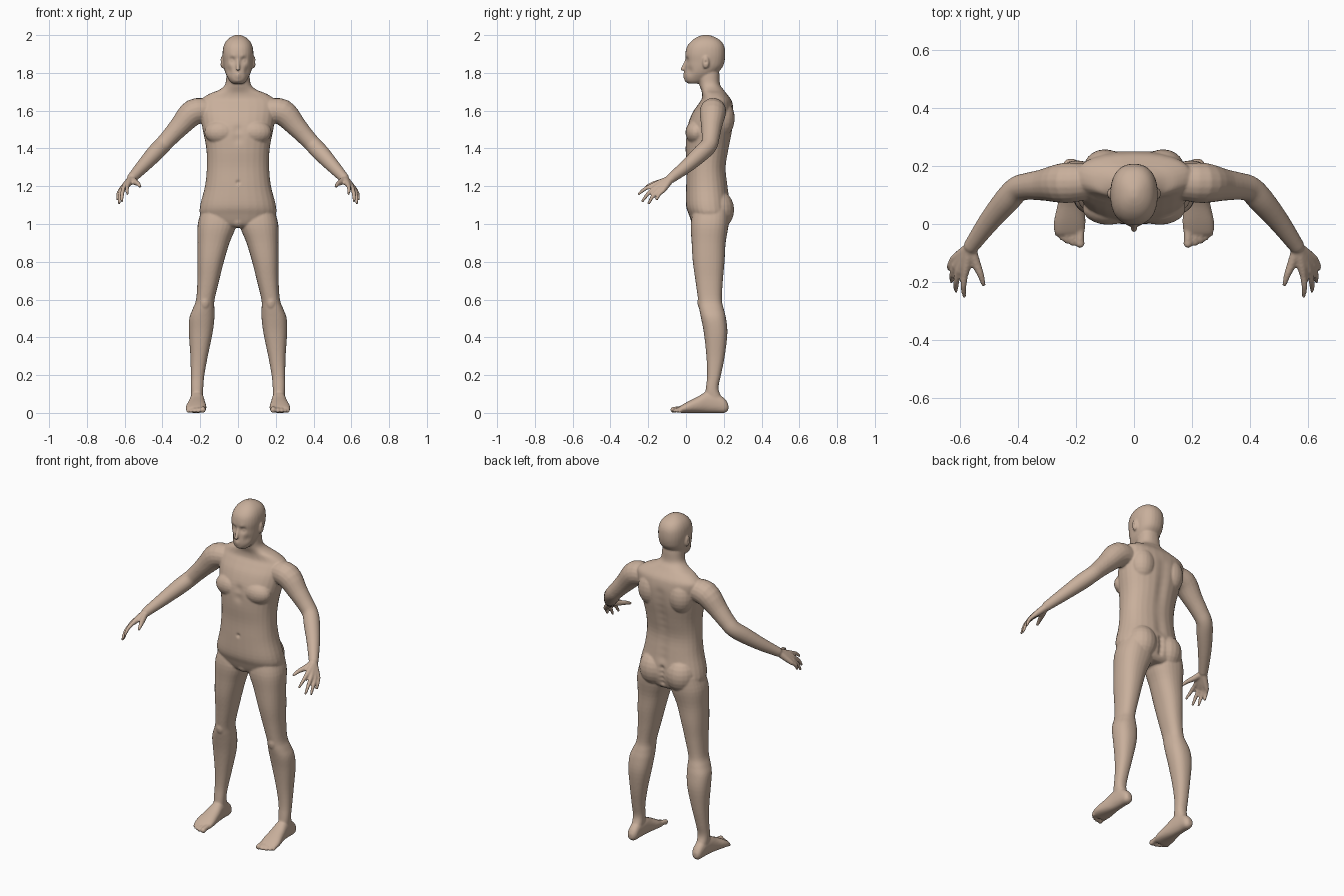
import bpy, bmesh, math
from mathutils import Vector, Matrix, kdtree

bm = bmesh.new()


def spline(rows, steps=4):
    """Catmull-Rom interpolation through rows of numbers."""
    out = []
    for i in range(len(rows) - 1):
        a, b = rows[max(i - 1, 0)], rows[i]
        c, d = rows[i + 1], rows[min(i + 2, len(rows) - 1)]
        for k in range(steps):
            t = k / steps
            out.append([0.5 * (2 * q + (r - p) * t + (2 * p - 5 * q + 4 * r - w) * t * t
                               + (3 * q - p - 3 * r + w) * t ** 3)
                        for p, q, r, w in zip(a, b, c, d)])
    out.append(list(rows[-1]))
    return out


def skin(rings):
    """Bridge a list of point rings and cap both ends."""
    vs = [[bm.verts.new(p) for p in ring] for ring in rings]
    n = len(vs[0])
    for a, b in zip(vs, vs[1:]):
        for i in range(n):
            j = (i + 1) % n
            bm.faces.new((a[i], a[j], b[j], b[i]))
    bm.faces.new(vs[0][::-1])
    bm.faces.new(vs[-1])


def oval(a0, a1, b0, b1, power=2.3, n=28):
    pts = []
    for i in range(n):
        c, s = math.cos(math.tau * i / n), math.sin(math.tau * i / n)
        u = math.copysign(abs(c) ** (2 / power), c)
        v = math.copysign(abs(s) ** (2 / power), s)
        pts.append(((a0 + a1) / 2 + (a1 - a0) / 2 * u, (b0 + b1) / 2 + (b1 - b0) / 2 * v))
    return pts


def loft_z(rows, side=1):
    """Rows of (z, x0, x1, y0, y1)."""
    skin([[(side * x, y, r[0]) for x, y in oval(*r[1:])] for r in spline(rows)])


def loft_y(rows, side=1):
    """Rows of (y, x0, x1, z0, z1)."""
    skin([[(side * x, r[0], z) for x, z in oval(*r[1:])] for r in spline(rows)])


def ball(x, y, z, rx, ry, rz):
    bmesh.ops.create_uvsphere(bm, u_segments=20, v_segments=12, radius=1,
                              matrix=Matrix.Translation((x, y, z)) @ Matrix.Diagonal((rx, ry, rz, 1)))


def tube(rows, side=1, n=18):
    """Rows of (x, y, z, radius), with round ends."""
    rows = spline([(side * x, y, z, r) for x, y, z, r in rows])
    pts = [Vector(r[:3]) for r in rows]
    rings = []
    for i, p in enumerate(pts):
        d = (pts[min(i + 1, len(pts) - 1)] - pts[max(i - 1, 0)]).normalized()
        u = d.cross(Vector((0, 0.3, 1))).normalized()
        v = d.cross(u)
        rings.append([p + rows[i][3] * (u * math.cos(math.tau * k / n) + v * math.sin(math.tau * k / n))
                      for k in range(n)])
    skin(rings)
    for r in (rows[0], rows[-1]):
        ball(*r[:3], r[3], r[3], r[3])


# Torso and neck: (z, half width, front y, back y)
torso = [(.98, .09, .06, .20), (1.0, .16, .035, .22), (1.05, .20, .015, .235), (1.1, .20, .0, .235),
         (1.2, .175, .0, .222), (1.3, .165, .003, .212), (1.4, .168, -.002, .228), (1.5, .187, .003, .247),
         (1.58, .20, .03, .253), (1.63, .205, .062, .248), (1.66, .195, .082, .238), (1.69, .15, .085, .215),
         (1.71, .10, .08, .20), (1.74, .068, .07, .18), (1.8, .06, .06, .176), (1.85, .05, .08, .165)]
loft_z([(z, -w, w, f, b) for z, w, f, b in torso])

# Head
head = [(1.743, .028, .015, .07), (1.755, .042, .0, .10), (1.775, .055, -.007, .13), (1.80, .067, -.008, .165),
        (1.83, .075, -.005, .193), (1.86, .079, -.002, .204), (1.9, .082, -.004, .208), (1.94, .077, .006, .203),
        (1.97, .062, .03, .184), (1.99, .038, .06, .152), (2.001, .012, .09, .12)]
loft_z([(z, -w, w, f, b) for z, w, f, b in head])

# Nose and groin
tube([(0, .002, 1.868, .008), (0, -.008, 1.842, .009), (0, -.019, 1.82, .010)])
ball(0, .06, 1.02, .045, .035, .04)

leg = [(1.08, .03, .19, .04, .225), (1.0, .008, .213, .025, .226), (.9, .045, .214, .03, .21),
       (.8, .075, .215, .036, .204), (.7, .1, .215, .05, .195), (.6, .124, .222, .064, .19),
       (.55, .125, .24, .07, .2), (.5, .125, .258, .08, .212), (.42, .135, .26, .095, .219),
       (.3, .16, .252, .108, .205), (.2, .178, .25, .112, .185), (.13, .184, .25, .105, .172),
       (.08, .185, .248, .10, .19), (.03, .19, .245, .11, .218)]
foot = [(.224, .203, .232, .015, .045), (.205, .187, .245, .0, .075), (.16, .183, .25, .0, .105),
        (.11, .178, .255, .0, .112), (.06, .172, .265, .0, .085), (.01, .167, .276, .0, .06),
        (-.025, .17, .275, .0, .04), (-.038, .176, .268, .005, .03)]
arm = [(.15, .145, 1.60, .06), (.235, .142, 1.592, .07), (.31, .135, 1.515, .055), (.365, .13, 1.455, .047),
       (.402, .12, 1.415, .045), (.44, .08, 1.375, .045), (.50, .008, 1.31, .037), (.56, -.075, 1.245, .027)]
# Fingers: knuckle, then tip
fingers = [((.583, -.172, 1.207), (.585, -.249, 1.16)), ((.604, -.163, 1.192), (.614, -.23, 1.122)),
           ((.617, -.145, 1.18), (.629, -.197, 1.11)), ((.624, -.122, 1.176), (.637, -.155, 1.13))]
# Toes: x, tip y, radius
toes = [(.186, -.067, .016), (.211, -.066, .011), (.231, -.058, .0105), (.249, -.047, .010), (.264, -.034, .010)]

for s in (1, -1):
    loft_z(leg, s)
    loft_y(foot, s)
    tube(arm, s)
    # Toes
    for x, y, r in toes:
        tube([(x, 0, .024, r), (x, y + .02, .02, r * .9), (x, y, r, r)], s)
    # Palm bones and fingers
    for k, t in fingers:
        k, t = Vector(k), Vector(t)
        w = Vector((.565, -.082, 1.238))
        tube([(*w, .021), (*w.lerp(k, .6), .017), (*k, .013)], s)
        mid = k.lerp(t, .5) + Vector((.004, -.004, .004))
        tube([(*k, .012), (*mid, .0105), (*t, .0075)], s)
    tube([(.562, -.085, 1.238, .018), (.545, -.135, 1.222, .016), (.529, -.175, 1.213, .012),
          (.519, -.208, 1.2, .008)], s)
    # Ear, buttock, chest and shoulder blade masses
    ball(s * .082, .105, 1.857, .012, .018, .034)
    ball(s * .088, .165, 1.075, .09, .09, .105)
    ball(s * .088, .055, 1.485, .09, .058, .065)
    ball(s * .10, .19, 1.56, .075, .068, .10)
    # Kneecap
    ball(s * .175, .09, .585, .03, .03, .045)

bmesh.ops.recalc_face_normals(bm, faces=bm.faces)
mesh = bpy.data.meshes.new("body")
bm.to_mesh(mesh)
bm.free()
body = bpy.data.objects.new("body", mesh)
bpy.context.collection.objects.link(body)

# Fuse the parts into one skin and soften the joins
m = body.modifiers.new("fuse", 'REMESH')
m.mode = 'VOXEL'
m.voxel_size = 0.0055
m = body.modifiers.new("soften", 'SMOOTH')
m.factor = 0.5
m.iterations = 4
dg = bpy.context.evaluated_depsgraph_get()
fused = bpy.data.meshes.new_from_object(body.evaluated_get(dg))
body.modifiers.clear()
body.data = fused
fused.name = "body"

# Sculpted details: (x, y, z, radius, push x, push y)
marks = [(.032, -.002, 1.868, .017, 0, .013), (.032, .003, 1.866, .009, 0, -.006),
         (.027, -.004, 1.887, .013, 0, -.004), (.052, .015, 1.81, .024, -.006, .004),
         (0, -.01, 1.792, .012, 0, -.006), (0, -.01, 1.778, .012, 0, -.005),
         (0, -.014, 1.785, .005, 0, .004), (0, .0, 1.757, .015, 0, -.005),
         (.011, -.016, 1.818, .007, .003, 0), (0, .0, 1.22, .01, 0, .008),
         (0, .0, 1.5, .025, 0, .007), (0, .0, 1.45, .025, 0, .006),
         (.093, .105, 1.857, .008, -.006, 0)]
marks += [(0, .235, 1.17 + .045 * i, .028, 0, -.007) for i in range(10)]
marks += [(0, .235, 1.02 + .03 * i, .016, 0, -.012) for i in range(4)]

tree = kdtree.KDTree(len(fused.vertices))
for v in fused.vertices:
    tree.insert(v.co, v.index)
tree.balance()
for x, y, z, r, px, py in marks:
    for s in ((1, -1) if x else (1,)):
        for co, i, d in tree.find_range((s * x, y, z), r * 2.5):
            fused.vertices[i].co += Vector((s * px, py, 0)) * math.exp(-(d / r) ** 2)

for p in fused.polygons:
    p.use_smooth = True

mat = bpy.data.materials.new("skin")
mat.diffuse_color = (.58, .43, .33, 1)
fused.materials.clear()
fused.materials.append(mat)
